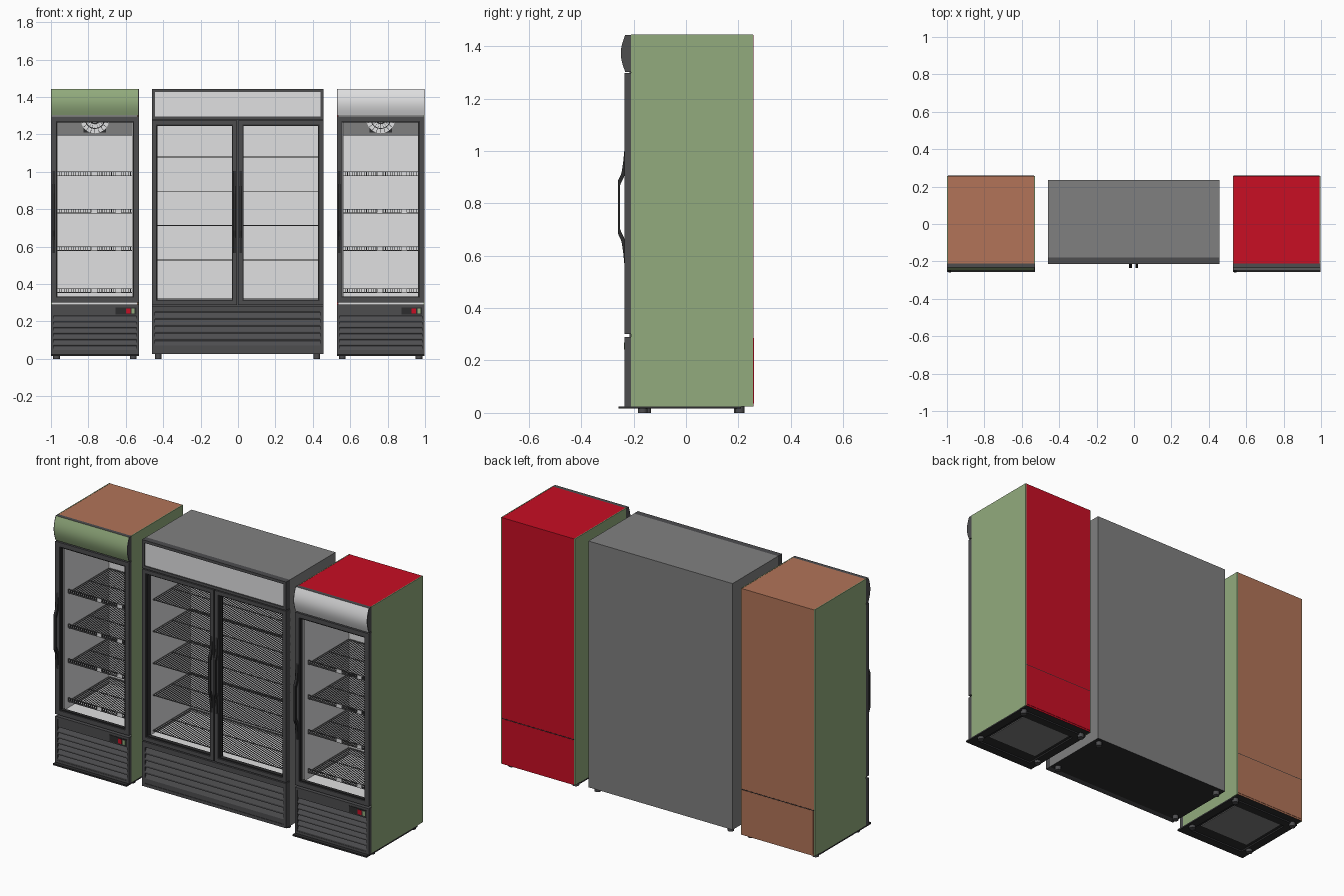
import bpy, bmesh, math
from mathutils import Vector

cube = bpy.data.objects.get("Cube")
if cube:
    bpy.data.objects.remove(cube, do_unlink=True)


def material(name, r, g, b):
    lin = [((c / 255 + 0.055) / 1.055) ** 2.4 for c in (r, g, b)] + [1]
    m = bpy.data.materials.new(name)
    m.use_nodes = True
    m.diffuse_color = lin
    m.node_tree.nodes["Principled BSDF"].inputs["Base Color"].default_value = lin
    return m


GREEN = material("sage green", 146, 171, 125)
BROWN = material("clay brown", 178, 116, 88)
RED = material("bright red", 200, 14, 36)
GREY = material("mid grey", 128, 128, 128)
DARK = material("charcoal", 77, 77, 79)
BLACK = material("black trim", 45, 45, 46)
WHITE = material("white", 224, 224, 225)
WIRE = material("wire grey", 105, 105, 107)


def finish(name, bm, mats, cx, smooth=False):
    mesh = bpy.data.meshes.new(name)
    bm.to_mesh(mesh)
    bm.free()
    for m in mats:
        mesh.materials.append(m)
    if smooth:
        mesh.polygons.foreach_set("use_smooth", [True] * len(mesh.polygons))
        mesh.set_sharp_from_angle(angle=math.radians(30))
    obj = bpy.data.objects.new(name, mesh)
    obj.location.x = cx
    bpy.context.collection.objects.link(obj)
    return obj


def add_box(bm, x0, x1, y0, y1, z0, z1):
    verts = bmesh.ops.create_cube(bm, size=1)["verts"]
    for v in verts:
        v.co = Vector((x1 if v.co.x > 0 else x0, y1 if v.co.y > 0 else y0, z1 if v.co.z > 0 else z0))


def boxes(name, mat, cx, items):
    bm = bmesh.new()
    for item in items:
        add_box(bm, *item)
    return finish(name, bm, [mat], cx)


def ring(name, mat, cx, x0, x1, z0, z1, w, y0, y1):
    """Rectangular frame facing the front."""
    return boxes(name, mat, cx, [
        (x0, x0 + w, y0, y1, z0, z1), (x1 - w, x1, y0, y1, z0, z1),
        (x0 + w, x1 - w, y0, y1, z0, z0 + w), (x0 + w, x1 - w, y0, y1, z1 - w, z1)])


def open_box(name, mats, cx, dims, inward=False):
    """Box without its front face; bottom takes the last material."""
    bm = bmesh.new()
    add_box(bm, *dims)
    bm.normal_update()
    front = [f for f in bm.faces if f.normal.y < -0.5]
    for f in bm.faces:
        f.material_index = len(mats) - 1 if f.normal.z < -0.5 else 0
    bmesh.ops.delete(bm, geom=front, context="FACES")
    if inward:
        bmesh.ops.reverse_faces(bm, faces=bm.faces[:])
    return finish(name, bm, mats, cx)


def prism(name, mats, cx, profiles, x0, x1, smooth=False):
    """Extrude (y, z) profiles along x; front-facing faces take the last material."""
    bm = bmesh.new()
    for pts in profiles:
        face = bm.faces.new([bm.verts.new((x0, y, z)) for y, z in pts])
        out = bmesh.ops.extrude_face_region(bm, geom=[face])["geom"]
        for v in out:
            if isinstance(v, bmesh.types.BMVert):
                v.co.x = x1
    bmesh.ops.recalc_face_normals(bm, faces=bm.faces[:])
    for f in bm.faces:
        f.material_index = len(mats) - 1 if f.normal.y < -0.6 else 0
    return finish(name, bm, mats, cx, smooth)


def handle(name, cx, x, yf, out=0.025):
    """Long tapered pull with a finger gap, symmetrical about its middle."""
    mid = 0.785
    half = [(0, 0.22), (0.2, 0.17), (0.45, 0.13), (1, 0.1)]
    outer = [(yf - out * a, mid + h) for a, h in half]
    outer += [(y, 2 * mid - z) for y, z in reversed(outer)]
    inner = [(yf, mid - 0.12), (yf - out * 0.65, mid - 0.085),
             (yf - out * 0.65, mid + 0.085), (yf, mid + 0.12)]
    prism(name, [BLACK], cx, [outer + inner], x - 0.007, x + 0.007)


def louvres(name, cx, half, z0, z1, count, yf):
    pitch = (z1 - z0) / count
    slats = []
    for i in range(count):
        z = z0 + i * pitch
        slats.append([(yf, z), (yf, z + pitch * 0.25), (yf + 0.012, z + pitch * 0.85), (yf + 0.012, z)])
    prism(name, [DARK], cx, slats, -half, half)
    boxes(name + "_backing", BLACK, cx, [(-half, half, yf + 0.012, yf + 0.02, z0, z1)])


def shelf(name, cx, half, y0, y1, z, count, lip):
    """Wire rack, with an upturned front lip when lip is not zero."""
    r = 0.0016
    items = [(-half, half, y - r, y + r, z - 2 * r, z + r) for y in (y0, (y0 + y1) / 2, y1)]
    for i in range(count + 1):
        x = -half + 2 * half * i / count
        items.append((x - r, x + r, y0, y1, z - r, z + r))
        if lip:
            items.append((x - r, x + r, y0 - r, y0 + r, z, z + lip))
    if lip:
        items.append((-half, half, y0 - r, y0 + r, z + lip - r, z + lip + r))
        boxes(name + "_tags", WHITE, cx, [(x, x + 0.03, y0 - 0.004, y0 - 0.002, z, z + lip) for x in (-0.02, 0.11)])
    boxes(name, WIRE, cx, items)


def feet(name, cx, x, ys, r):
    bm = bmesh.new()
    for sx in (-x, x):
        for y in ys:
            v = bmesh.ops.create_cone(bm, cap_ends=True, segments=16, radius1=r, radius2=r, depth=0.025)["verts"]
            bmesh.ops.translate(bm, verts=v, vec=(sx, y, 0.0125))
    finish(name, bm, [DARK], cx, True)


TOP, BASE = 1.443, 0.025


def single_cooler(tag, cx, accent, sign_mat):
    h, yb, yf, yd = 0.235, 0.257, -0.21, -0.235
    # cabinet shell, side panels, liner
    open_box(tag + "_cabinet", [accent, BLACK], cx, (-h + 0.005, h - 0.005, yf, yb, BASE, TOP))
    boxes(tag + "_side_panels", GREEN, cx, [(s * h - 0.0025 - s * 0.0025, s * h + 0.0025 - s * 0.0025,
                                             yf, yb - 0.001, BASE, TOP + 0.001) for s in (-1, 1)])
    open_box(tag + "_liner", [WHITE], cx, (-0.207, 0.207, yf, 0.215, 0.315, 1.285), True)
    ring(tag + "_front_rim", WHITE, cx, -h + 0.006, h - 0.006, 0.285, 1.31, 0.03, yf - 0.002, yf + 0.01)
    # rear service panel with its seam
    boxes(tag + "_rear_panel", accent, cx, [(-h + 0.008, h - 0.008, yb, yb + 0.002, 0.035, 0.285)])
    boxes(tag + "_rear_seam", BLACK, cx, [(-h + 0.005, h - 0.005, yb, yb + 0.001, 0.285, 0.289)])
    # underside
    boxes(tag + "_under_plate", GREY, cx, [(-0.165, 0.165, -0.14, 0.19, 0.02, BASE)])
    bottom = ring(tag + "_under_frame", BLACK, cx, -h, h, yf, yb, 0.05, -BASE, -0.016)
    bottom.rotation_euler.x = math.radians(-90)
    bottom.scale.z = -1
    feet(tag + "_feet", cx, 0.205, (-0.165, 0.205), 0.018)
    # door frame, gasket and pull
    ring(tag + "_door_frame", DARK, cx, -h, h, 0.302, 1.297, 0.026, yd, yf)
    ring(tag + "_door_gasket", BLACK, cx, -h + 0.026, h - 0.026, 0.328, 1.271, 0.006, yd + 0.006, yf)
    handle(tag + "_handle", cx, -h + 0.014, yd)
    # curved sign with end caps
    arc = [(-0.232 - 0.017 * math.sin(math.pi * i / 12), 1.302 + (TOP - 1.302) * i / 12) for i in range(13)]
    back = [(yf, TOP), (yf, 1.302)]
    prism(tag + "_sign", [DARK, sign_mat], cx, [arc + back], -h + 0.004, h - 0.004, True)
    for side, x in (("right", -h), ("left", h - 0.004)):
        prism(tag + "_sign_cap_" + side, [DARK], cx, [arc + back], x, x + 0.004, True)
    # lower machine cover
    ring(tag + "_cover_frame", DARK, cx, -h, h, BASE, 0.29, 0.014, yd, yf)
    boxes(tag + "_cover_top", DARK, cx, [(-h + 0.014, h - 0.014, yd + 0.003, yf, 0.23, 0.276)])
    louvres(tag + "_louvres", cx, h - 0.014, 0.039, 0.23, 6, yd + 0.002)
    # controller
    boxes(tag + "_controller", BLACK, cx, [(0.11, 0.222, yd, yd + 0.004, 0.236, 0.274)])
    boxes(tag + "_display", RED, cx, [(0.165, 0.19, yd - 0.002, yd, 0.242, 0.268)])
    boxes(tag + "_switch", GREEN, cx, [(0.196, 0.212, yd - 0.002, yd, 0.242, 0.268)])
    # cooling unit with half-round fan guard
    boxes(tag + "_cooling_unit", GREY, cx, [(-0.206, 0.206, 0.03, 0.214, 1.195, 1.284)])
    zc, yfan = 1.284, 0.027
    bm = bmesh.new()
    for r0, r1 in ((0.0, 0.024), (0.03, 0.05), (0.055, 0.078)):
        for i in range(10):
            a, b = (math.pi * (1 + (i + e) / 10) for e in (0.06, 0.94))
            pts = [(r0, a), (r1, a), (r1, b), (r0, b)] if r0 else [(0, a), (r1, a), (r1, b)]
            bm.faces.new([bm.verts.new((r * math.cos(t), yfan, zc + r * math.sin(t))) for r, t in pts])
    finish(tag + "_fan_guard", bm, [WHITE], cx)
    prism(tag + "_fan_back", [BLACK], cx, [[(yfan + 0.001, 1.21), (0.03, 1.21), (0.03, zc), (yfan + 0.001, zc)]], -0.06, 0.06)
    for i, z in enumerate((0.355, 0.58, 0.78, 0.98)):
        shelf(f"{tag}_shelf_{i + 1}", cx, 0.203, -0.16, 0.21, z, 32, 0.02)


def double_cooler(tag, cx):
    h, yb, yf, yd = 0.459, 0.235, -0.18, -0.215
    # cabinet shell and liner
    open_box(tag + "_cabinet", [GREY, BLACK], cx, (-h, h, yf, yb, BASE, TOP))
    open_box(tag + "_liner", [WHITE], cx, (-h + 0.022, h - 0.022, yf, 0.195, 0.305, 1.262), True)
    ring(tag + "_front_rim", DARK, cx, -h, h, 0.275, 1.29, 0.03, yf - 0.004, yf + 0.005)
    boxes(tag + "_mullion", DARK, cx, [(-0.025, 0.025, yf - 0.004, yf + 0.01, 0.3, 1.265)])
    feet(tag + "_feet", cx, h - 0.035, (-0.15, 0.2), 0.017)
    # lit sign
    ring(tag + "_sign_frame", DARK, cx, -h, h, 1.279, TOP, 0.016, yd, yf)
    boxes(tag + "_sign", WHITE, cx, [(-h + 0.016, h - 0.016, yd + 0.006, yf, 1.295, TOP - 0.016)])
    # mirrored doors
    for side, s in (("right", -1), ("left", 1)):
        x0, x1 = sorted((s * 0.003, s * h))
        ring(f"{tag}_{side}_door", DARK, cx, x0, x1, 0.288, 1.274, 0.022, yd, yf - 0.004)
        ring(f"{tag}_{side}_gasket", BLACK, cx, x0 + 0.022, x1 - 0.022, 0.31, 1.252, 0.006, yd + 0.008, yf - 0.004)
        handle(f"{tag}_{side}_handle", cx, s * 0.017, yd, 0.02)
    # lower grille
    ring(tag + "_grille_frame", DARK, cx, -h, h, BASE, 0.282, 0.018, yd, yf)
    boxes(tag + "_grille_rails", DARK, cx, [(-h + 0.018, h - 0.018, yd + 0.003, yf, a, b)
                                            for a, b in ((0.043, 0.062), (0.25, 0.264))])
    louvres(tag + "_louvres", cx, h - 0.018, 0.062, 0.25, 5, yd + 0.002)
    for i, z in enumerate((0.325, 0.53, 0.713, 0.897, 1.08)):
        shelf(f"{tag}_shelf_{i + 1}", cx, h - 0.026, -0.15, 0.19, z, 64, 0)


single_cooler("right_cooler", -0.765, BROWN, GREEN)
single_cooler("left_cooler", 0.763, RED, WHITE)
double_cooler("middle_cooler", -0.002)
